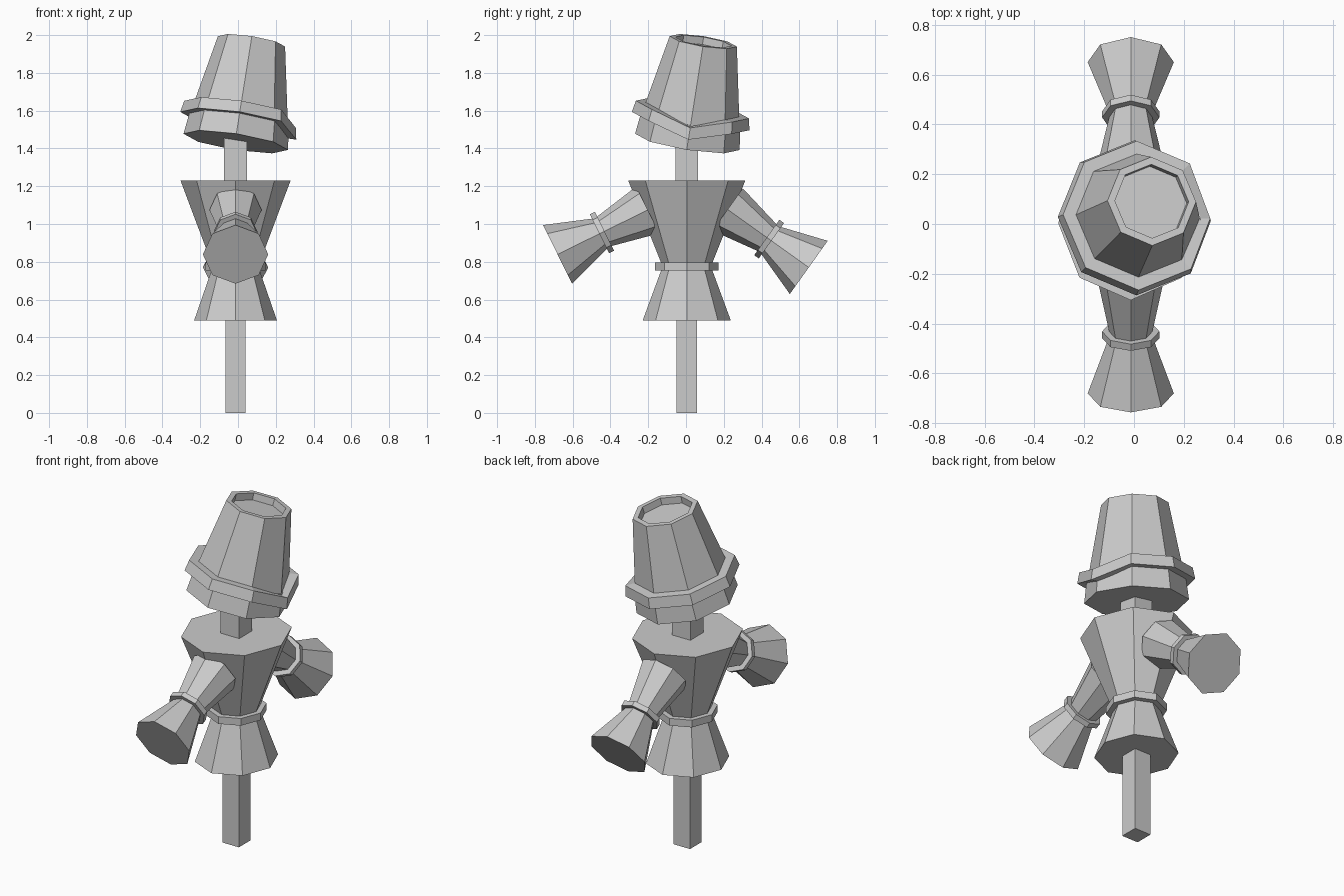
import bpy, bmesh
from math import cos, sin, pi
from mathutils import Vector, Matrix

if "Cube" in bpy.data.objects:
    bpy.data.objects.remove(bpy.data.objects["Cube"])

SIDES = 8


def lathe(name, profile, matrix=Matrix(), closed=False, droop=0.0):
    """Flat-shaded octagonal solid from (radius, height) points.
    closed joins the last ring to the first; otherwise both ends get caps.
    droop lowers the +x corner of every ring."""
    bm = bmesh.new()
    rings = []
    for r, h in profile:
        rings.append([bm.verts.new((r * cos(2 * pi * i / SIDES),
                                    r * sin(2 * pi * i / SIDES),
                                    h - (droop if i == 0 else 0)))
                      for i in range(SIDES)])
    pairs = list(zip(rings, rings[1:]))
    if closed:
        pairs.append((rings[-1], rings[0]))
    else:
        bm.faces.new(rings[0][::-1])
        bm.faces.new(rings[-1])
    for a, b in pairs:
        for i in range(SIDES):
            j = (i + 1) % SIDES
            bm.faces.new((a[i], a[j], b[j], b[i]))
    bmesh.ops.recalc_face_normals(bm, faces=bm.faces)
    bm.transform(matrix)
    return finish(name, bm)


def finish(name, bm):
    mesh = bpy.data.meshes.new(name)
    bm.to_mesh(mesh)
    bm.free()
    ob = bpy.data.objects.new(name, mesh)
    bpy.context.collection.objects.link(ob)
    return ob


def placed(origin, axis):
    """Matrix that puts local z along axis, starting at origin."""
    turn = Vector((0, 0, 1)).rotation_difference(Vector(axis))
    return Matrix.Translation(origin) @ turn.to_matrix().to_4x4()


def post(name, size, z0, z1):
    bm = bmesh.new()
    bmesh.ops.create_cube(bm, size=1, matrix=Matrix.Translation((-0.013, 0.004, (z0 + z1) / 2))
                          @ Matrix.Diagonal((size, size, z1 - z0, 1)))
    return finish(name, bm)


# Square pole and the slightly thicker neck
post("pole", 0.106, 0, 0.6)
post("neck", 0.12, 1.1, 1.5)

# Hourglass coat and belt
body = Matrix.Translation((-0.013, 0.004, 0)) @ Matrix.Diagonal((0.94, 1, 1, 1))
lathe("coat", [(0.233, 0.49), (0.128, 0.775), (0.31, 1.23)], body)
lathe("belt", [(0.12, 0.755), (0.168, 0.755), (0.168, 0.797), (0.12, 0.797)],
      body, closed=True)

# Sleeves: cuff centre, outward direction, length of flared end
for side, y, z, dy, dz, length in (("back", 0.44, 0.92, 0.814, -0.581, 0.258),
                                   ("front", -0.445, 0.955, -0.897, -0.442, 0.262)):
    m = placed((-0.013, y, z), (0, dy, dz))
    lathe(side + "_sleeve", [(0.138, -0.27), (0.084, 0), (0.173, length)], m)
    lathe(side + "_cuff", [(0.08, -0.015), (0.115, -0.015), (0.115, 0.015), (0.08, 0.015)],
          m, closed=True)

# Tilted bucket head: face band, drooping brim, tapered crown with recessed top
tilt = placed((-0.012, 0.007, 1.435), (0.153, 0.155, 0.976))
lathe("head", [(0.28, 0), (0.264, 0.13)], tilt)
lathe("brim", [(0.245, 0.113), (0.315, 0.113), (0.303, 0.175), (0.245, 0.175)],
      tilt, closed=True, droop=0.052)
lathe("crown", [(0.262, 0.115), (0.18, 0.545), (0.15, 0.545), (0.148, 0.505)], tilt)
